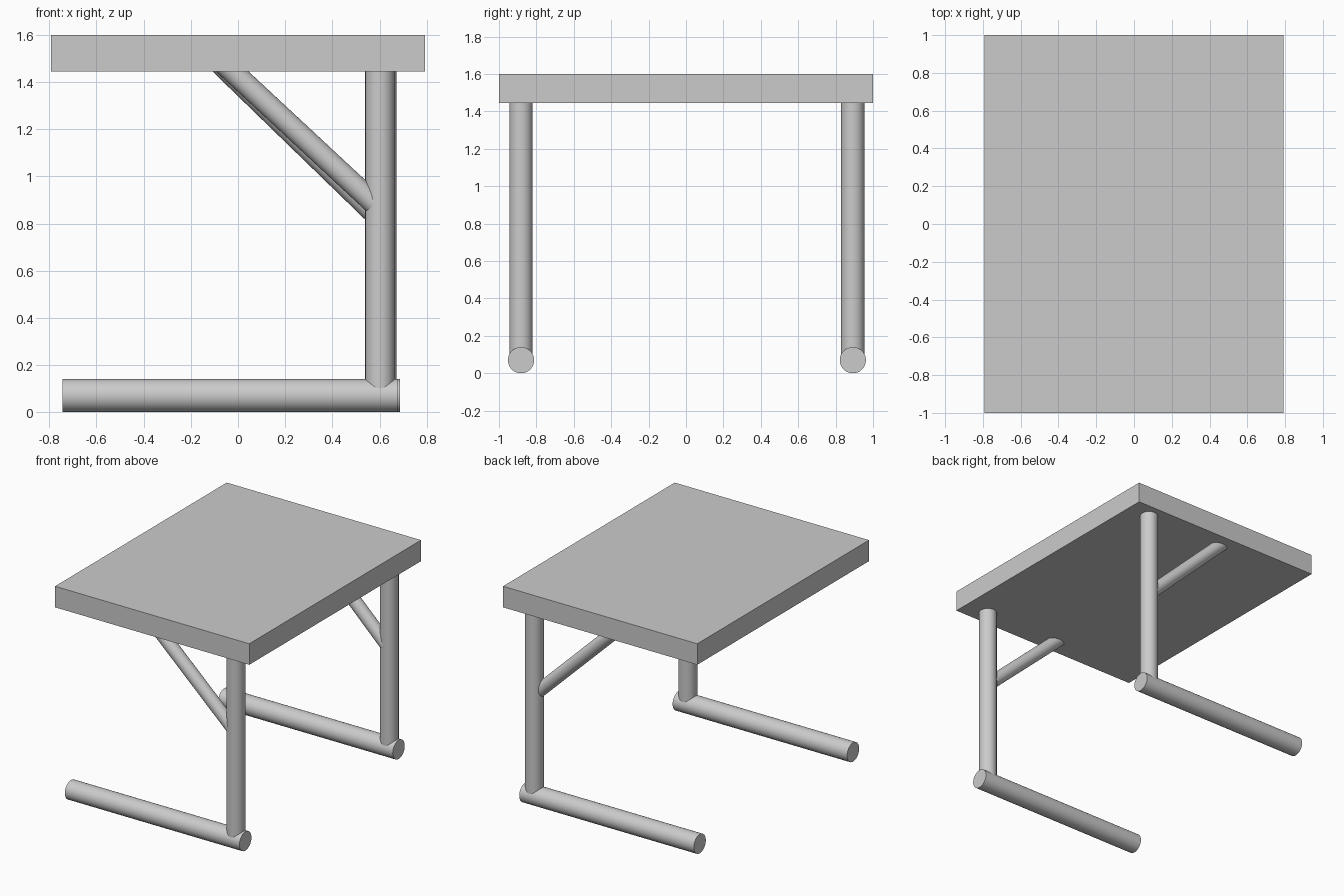
import bpy
from mathutils import Vector

if "Cube" in bpy.data.objects:
    bpy.data.objects.remove(bpy.data.objects["Cube"])


def rod(name, start, end, radius):
    """Smooth capped cylinder running between two points."""
    a, b = Vector(start), Vector(end)
    bpy.ops.mesh.primitive_cylinder_add(vertices=48, radius=radius, depth=(b - a).length,
                                        location=(a + b) / 2)
    ob = bpy.context.object
    ob.name = name
    ob.rotation_euler = (b - a).to_track_quat('Z', 'Y').to_euler()
    bpy.ops.object.transform_apply(location=False, rotation=True, scale=False)
    bpy.ops.object.shade_smooth_by_angle()
    return ob


# Thick rectangular slab
bpy.ops.mesh.primitive_cube_add(size=1, location=(0, 0, 1.5225))
top = bpy.context.object
top.name = "table_top"
top.scale = (1.584, 2.0, 0.155)
bpy.ops.object.transform_apply(location=False, rotation=False, scale=True)

# Two side frames: floor bar, upright and diagonal brace (slightly uneven)
frames = [
    # side, bar y, brace y, x shift, brace lower end z, brace upper end (x, z)
    ("front", -0.882, -0.89, 0.0, 0.864, (-0.06, 1.478)),
    ("back", 0.892, 0.877, 0.008, 0.823, (-0.075, 1.478)),
]
for side, y, brace_y, dx, low_z, (up_x, up_z) in frames:
    rod(side + "_floor_bar", (-0.745 + dx, y, 0.07), (0.678 + dx, y, 0.07), 0.07)
    rod(side + "_upright", (0.602 + dx, y, 0.07), (0.602 + dx, y, 1.48), 0.0625)
    rod(side + "_brace", (0.6, brace_y, low_z), (up_x, brace_y, up_z), 0.047)
